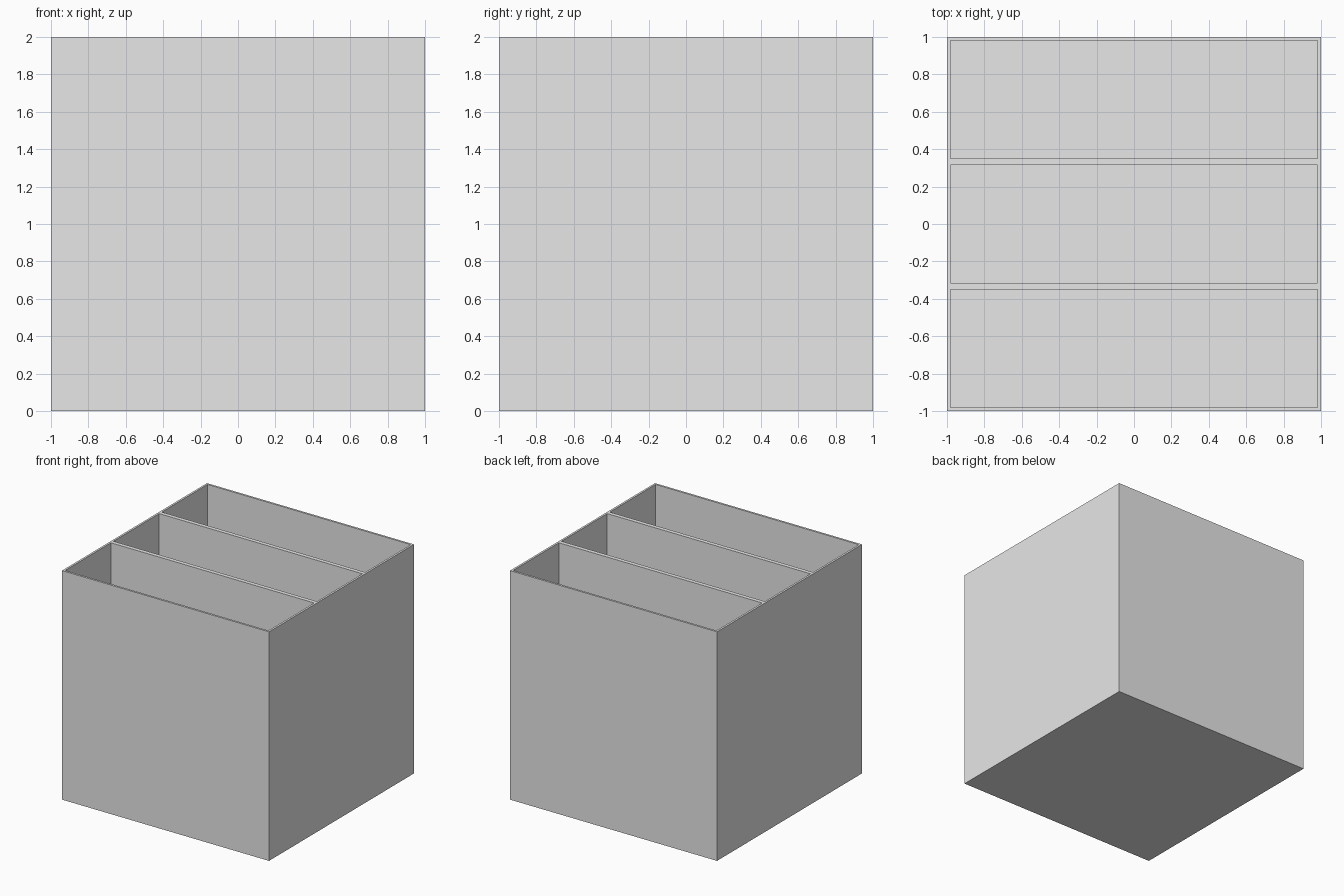
import bpy
import bmesh
from mathutils import Matrix, Vector

cube = bpy.data.objects.get("Cube")
if cube:
    bpy.data.objects.remove(cube, do_unlink=True)

SIZE = 2.0
WALL = 0.018
CELLS = 3
HALF = SIZE / 2
PITCH = SIZE / CELLS

# Plain grey material
grey = bpy.data.materials.new("plain_grey")
grey.use_nodes = True
colour = (0.8, 0.8, 0.8, 1)
grey.diffuse_color = colour
grey.node_tree.nodes["Principled BSDF"].inputs["Base Color"].default_value = colour

# Solid block standing on the ground
bm = bmesh.new()
bmesh.ops.create_cube(bm, size=SIZE, matrix=Matrix.Translation((0, 0, HALF)))


def slice_block(axis, position):
    """Cut an edge loop around the block at a position along an axis."""
    normal = Vector((0, 0, 0))
    normal[axis] = 1
    bmesh.ops.bisect_plane(bm, geom=bm.verts[:] + bm.edges[:] + bm.faces[:],
                           plane_co=normal * position, plane_no=normal)


# Wall and divider outlines
for side in (-1, 1):
    slice_block(0, side * (HALF - WALL))
centres = [-HALF + PITCH * (i + 0.5) for i in range(CELLS)]
for centre in centres:
    for side in (-1, 1):
        slice_block(1, centre + side * (PITCH / 2 - WALL))

# Sink the three open compartments, leaving a thin floor
bm.normal_update()
openings = []
for face in bm.faces:
    middle = face.calc_center_median()
    if face.normal.z > 0.9 and abs(middle.x) < 0.1:
        if any(abs(middle.y - c) < 0.1 for c in centres):
            openings.append(face)
floors = bmesh.ops.extrude_discrete_faces(bm, faces=openings)["faces"]
for face in floors:
    bmesh.ops.translate(bm, verts=face.verts[:], vec=(0, 0, WALL - SIZE))
bmesh.ops.recalc_face_normals(bm, faces=bm.faces[:])

# Open box with two dividers
mesh = bpy.data.meshes.new("divided_box")
bm.to_mesh(mesh)
bm.free()
mesh.materials.append(grey)
box = bpy.data.objects.new("divided_box", mesh)
bpy.context.collection.objects.link(box)
